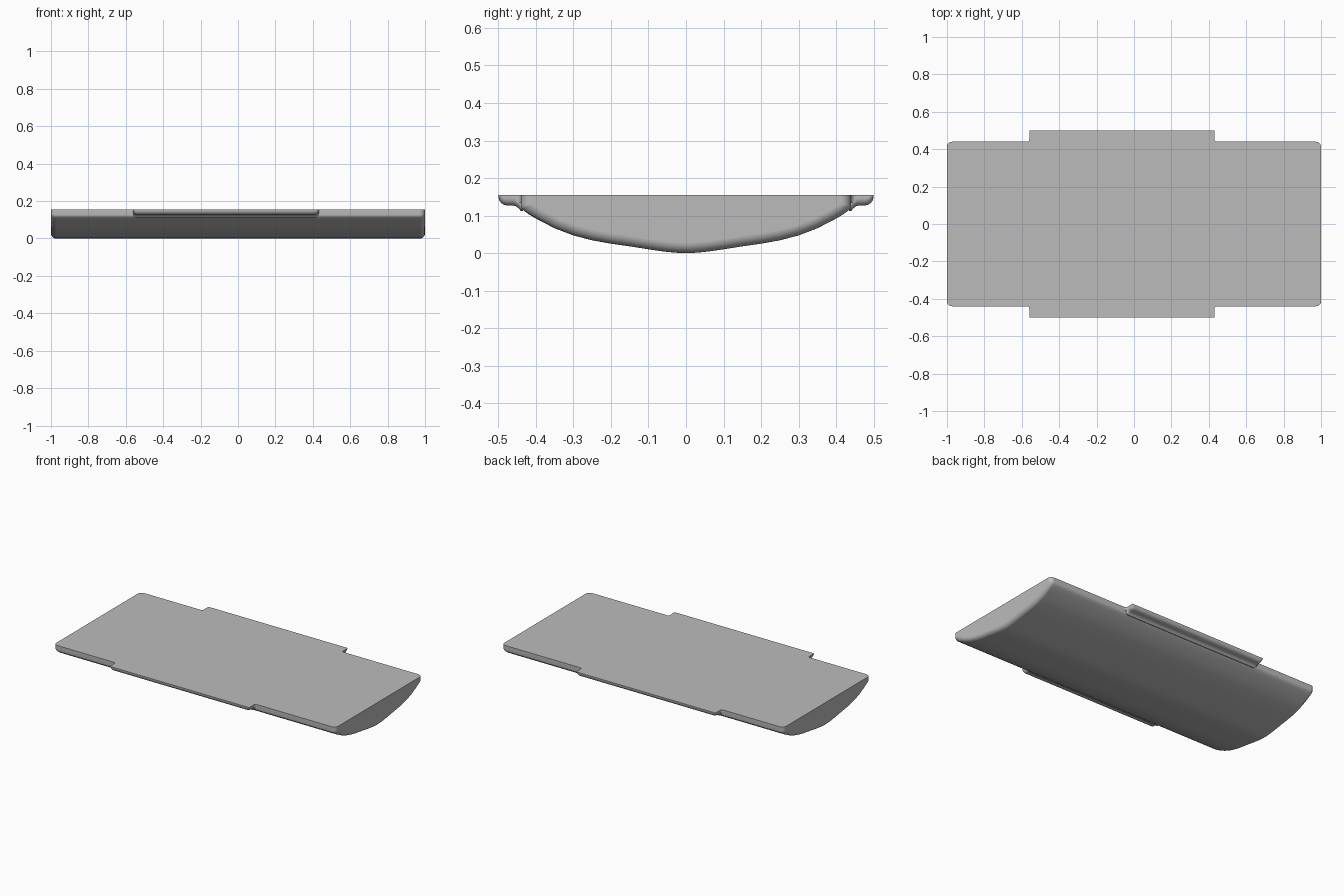
import bpy, bmesh
from math import sin, cos, pi
from mathutils import Vector

cube = bpy.data.objects.get("Cube")
if cube:
    bpy.data.objects.remove(cube, do_unlink=True)

grey = bpy.data.materials.new("plain grey")
grey.use_nodes = True
colour = (0.5, 0.5, 0.5, 1)
grey.diffuse_color = colour
grey.node_tree.nodes["Principled BSDF"].inputs["Base Color"].default_value = colour

TOP = 0.155
STEPS = 6


def loft(name, rings):
    """Skin a list of closed rings and cap both ends."""
    bm = bmesh.new()
    loops = [[bm.verts.new(p) for p in ring] for ring in rings]
    n = len(loops[0])
    for a, b in zip(loops, loops[1:]):
        for i in range(n):
            j = (i + 1) % n
            bm.faces.new((a[i], a[j], b[j], b[i]))
    bm.faces.new(loops[0])
    bm.faces.new(loops[-1])
    bmesh.ops.recalc_face_normals(bm, faces=bm.faces)
    mesh = bpy.data.meshes.new(name)
    bm.to_mesh(mesh)
    bm.free()
    mesh.materials.append(grey)
    ob = bpy.data.objects.new(name, mesh)
    bpy.context.collection.objects.link(ob)
    return ob


def rounded_ends(x0, x1, r):
    """Pairs of (x, inset) that round over both ends."""
    arc = [(r * (1 - sin(a)), r * (1 - cos(a)))
           for a in (pi / 2 * k / STEPS for k in range(STEPS + 1))]
    return [(x0 + e, d) for e, d in reversed(arc)] + [(x1 - e, d) for e, d in arc]


def finish(ob):
    bpy.ops.object.select_all(action='DESELECT')
    ob.select_set(True)
    bpy.context.view_layer.objects.active = ob
    bpy.ops.object.shade_smooth_by_angle(angle=0.6)
    ob.modifiers.new("flat caps", 'WEIGHTED_NORMAL').keep_sharp = True


# Body: shallow keel section with a flat top, inset along its normals at the ends
half = [(0.44, TOP), (0.44, 0.126), (0.437, 0.118), (0.43, 0.111), (0.42, 0.104),
        (0.40, 0.092), (0.35, 0.066), (0.30, 0.047), (0.25, 0.034), (0.20, 0.025),
        (0.15, 0.018), (0.10, 0.010), (0.05, 0.003), (0.02, 0.0005)]
section = [Vector(p) for p in half + [(0, 0)] + [(-y, z) for y, z in reversed(half)]]
last = len(section) - 1


def inset(i, d):
    p = section[i]
    if i in (0, last):
        return p.x + (-d if i == 0 else d), TOP
    t = (section[i + 1] - section[i - 1]).normalized()
    return p.x + t.y * d, p.y - t.x * d


finish(loft("body", [[(x, *inset(i, d)) for i in range(last + 1)]
                     for x, d in rounded_ends(-1, 1, 0.028)]))

# Side flanges: rounded lip with a fillet into the body, mirrored front to back
lip = [(0.435, TOP), (0.5, TOP), (0.5, 0.149), (0.498, 0.141), (0.493, 0.134),
       (0.486, 0.129), (0.477, 0.127), (0.462, 0.127), (0.454, 0.125),
       (0.447, 0.120), (0.44, 0.112), (0.435, 0.112)]
flange = loft("side_flanges", [[(x, y, min(z + d, TOP - 0.0001) if z < TOP else TOP)
                               for y, z in lip]
                              for x, d in rounded_ends(-0.56, 0.43, 0.02)])
flange.modifiers.new("both sides", 'MIRROR').use_axis = (False, True, False)
finish(flange)

# Small upright fillets where the flange ends meet the body
arc = [pi / 2 * k / STEPS for k in range(STEPS + 1)]
for side, x, s in (("right", -0.56, -1), ("left", 0.43, 1)):
    plan = [(x - s * 0.02, 0.435), (x - s * 0.02, 0.452)]
    plan += [(x + s * 0.012 * (1 - cos(a)), 0.452 - 0.012 * sin(a)) for a in arc]
    plan.append((x + s * 0.012, 0.435))
    fillet = loft(side + "_flange_fillets",
                  [[(px, py, z) for px, py in plan] for z in (0.135, TOP)])
    fillet.modifiers.new("both sides", 'MIRROR').use_axis = (False, True, False)
    finish(fillet)
